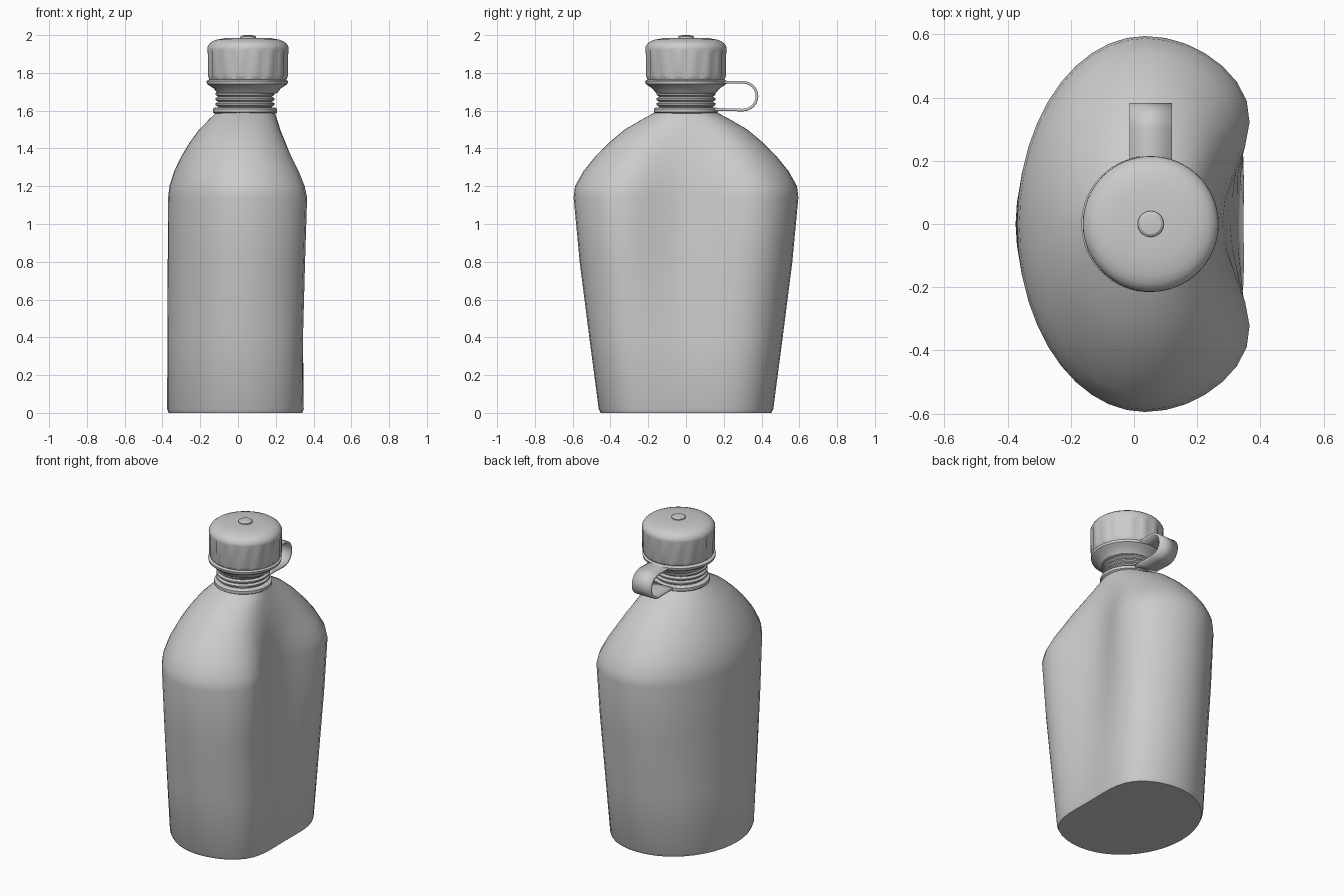
import bpy, bmesh, math

cube = bpy.data.objects.get("Cube")
if cube:
    bpy.data.objects.remove(cube, do_unlink=True)

grey = bpy.data.materials.new("plain grey")
grey.use_nodes = True
grey.diffuse_color = (0.6, 0.6, 0.6, 1)
grey.node_tree.nodes["Principled BSDF"].inputs["Base Color"].default_value = (0.6, 0.6, 0.6, 1)


def finish(name, bm, angle=30):
    """Turn a bmesh into a shaded object with the grey material."""
    bmesh.ops.recalc_face_normals(bm, faces=bm.faces)
    mesh = bpy.data.meshes.new(name)
    bm.to_mesh(mesh)
    bm.free()
    obj = bpy.data.objects.new(name, mesh)
    bpy.context.collection.objects.link(obj)
    mesh.materials.append(grey)
    bpy.ops.object.select_all(action="DESELECT")
    obj.select_set(True)
    bpy.context.view_layer.objects.active = obj
    bpy.ops.object.shade_smooth_by_angle(angle=math.radians(angle))
    return obj


def loft(name, rings, angle=30):
    """Skin closed rings of points and cap both ends."""
    bm = bmesh.new()
    loops = [[bm.verts.new(p) for p in ring] for ring in rings]
    n = len(loops[0])
    for low, high in zip(loops, loops[1:]):
        for i in range(n):
            j = (i + 1) % n
            bm.faces.new((low[i], low[j], high[j], high[i]))
    bm.faces.new(loops[0][::-1])
    bm.faces.new(loops[-1])
    return finish(name, bm, angle)


def lathe(name, cx, profile, segments=40, flute=()):
    """Revolve (radius, height) pairs about a vertical axis at cx."""
    rings = []
    for k, (r, z) in enumerate(profile):
        ring = []
        for i in range(segments):
            a = math.tau * i / segments
            rr = r - (0.01 if k in flute and i % 4 == 0 else 0)
            ring.append((cx + rr * math.cos(a), rr * math.sin(a), z))
        rings.append(ring)
    return loft(name, rings)


def kidney(z, back, lobe, inner, half, power, segments=44):
    """Ellipse with a soft dent in its +x side."""
    ring = []
    for i in range(segments):
        a = math.tau * i / segments
        c = math.cos(a)
        x = back * c if c < 0 else lobe * c - (lobe - inner) * c ** power
        ring.append((0.035 + x, half * math.sin(a), z))
    return ring


# Body: height, back depth, lobe depth, dent depth, half width, dent sharpness
body_rows = [
    (0.0, 0.402, 0.426, 0.304, 0.452, 4),
    (0.02, 0.41, 0.435, 0.312, 0.462, 4),
    (0.4, 0.409, 0.443, 0.292, 0.512, 5),
    (0.8, 0.407, 0.45, 0.27, 0.563, 6.5),
    (1.14, 0.405, 0.455, 0.248, 0.595, 8),
    (1.2, 0.398, 0.435, 0.244, 0.588, 8),
    (1.28, 0.373, 0.385, 0.235, 0.543, 8),
    (1.36, 0.334, 0.33, 0.222, 0.478, 7),
    (1.43, 0.292, 0.28, 0.207, 0.409, 7),
    (1.5, 0.241, 0.226, 0.189, 0.325, 6),
    (1.56, 0.182, 0.182, 0.17, 0.222, 6),
    (1.595, 0.145, 0.158, 0.158, 0.155, 6),
]
loft("bottle_body", [kidney(*row) for row in body_rows], angle=25)

# Neck: flange followed by three thread ridges
neck = [(0.155, 1.58), (0.17, 1.592), (0.17, 1.61), (0.16, 1.616), (0.144, 1.618)]
for k in range(3):
    z = 1.622 + 0.027 * k
    neck += [(0.144, z), (0.157, z + 0.008), (0.157, z + 0.016), (0.144, z + 0.024)]
neck.append((0.14, 1.72))
lathe("threaded_neck", 0.037, neck)

# Strap collar flaring out under the cap
lathe("strap_collar", 0.049, [(0.145, 1.69), (0.16, 1.695), (0.178, 1.718), (0.2, 1.732),
                              (0.213, 1.742), (0.216, 1.757), (0.2, 1.766)])

# Cap with a fluted grip and rounded top
lathe("screw_cap", 0.053, [(0.195, 1.755), (0.205, 1.768), (0.213, 1.785), (0.214, 1.9),
                           (0.215, 1.925), (0.214, 1.938), (0.204, 1.955), (0.188, 1.967),
                           (0.165, 1.976), (0.12, 1.984), (0.06, 1.986)],
      segments=64, flute=(2, 3))
lathe("cap_knob", 0.053, [(0.042, 1.98), (0.041, 1.992), (0.033, 1.998), (0.015, 2.0)], segments=20)

# Retaining strap: a flat band bent into a loop behind the neck
path = [(0.15, 1.75), (0.2, 1.75)]
for i in range(13):
    a = math.radians(90 - 15 * i)
    path.append((0.3 + 0.076 * math.cos(a), 1.677 + 0.074 * math.sin(a)))
path += [(0.2, 1.606), (0.15, 1.606)]
bm = bmesh.new()
edges = [[bm.verts.new((x, y, z)) for x in (-0.015, 0.12)] for y, z in path]
for (a, b), (c, d) in zip(edges, edges[1:]):
    bm.faces.new((a, b, d, c))
strap = finish("retaining_strap", bm, 40)
thick = strap.modifiers.new("thickness", "SOLIDIFY")
thick.thickness = 0.014
thick.offset = 0
